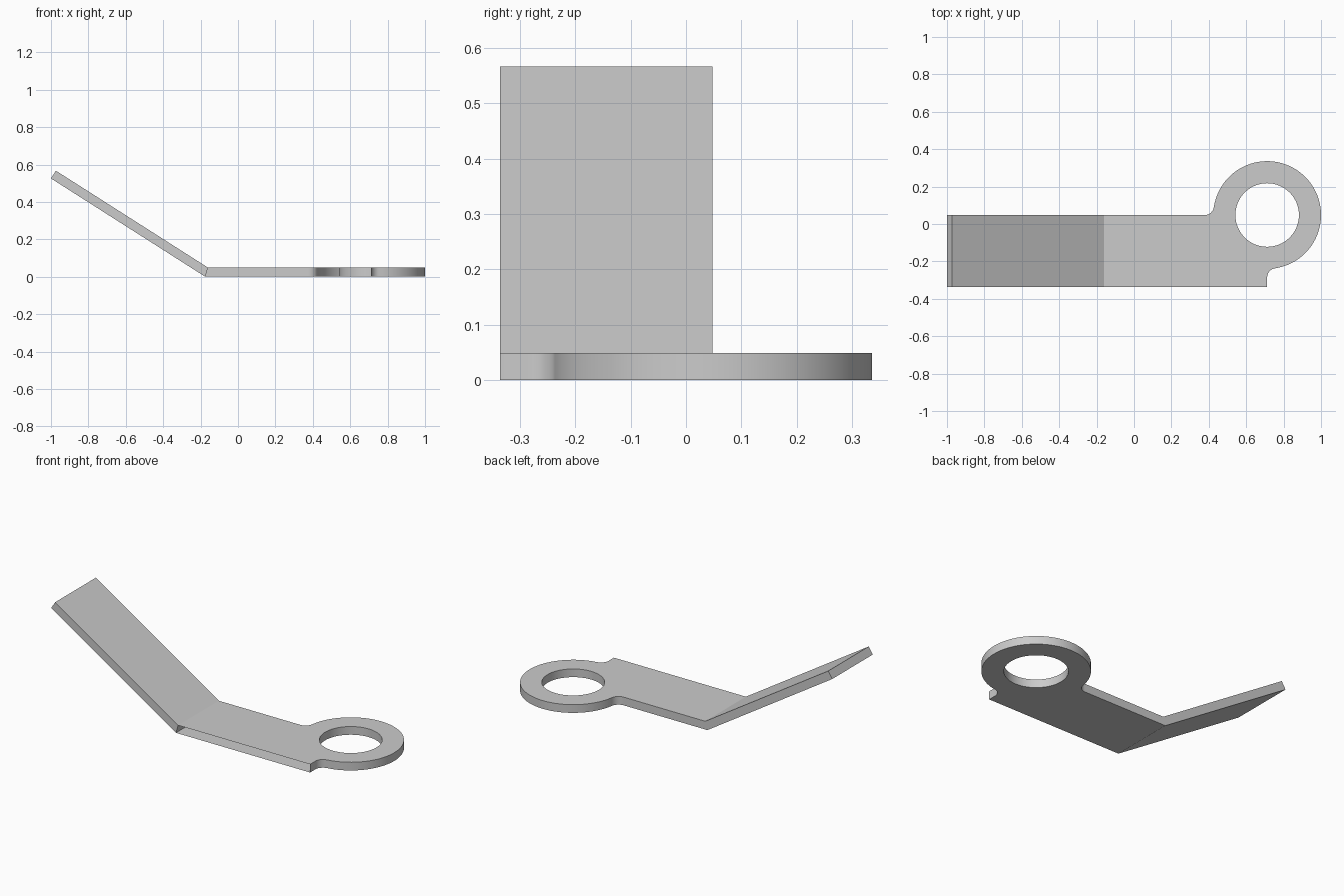
import bpy, bmesh
from math import sin, cos, tan, radians, sqrt, atan2, pi

if "Cube" in bpy.data.objects:
    bpy.data.objects.remove(bpy.data.objects["Cube"], do_unlink=True)

THICK = 0.049
CX, CY = 0.712, 0.048          # ring centre
OUTER, HOLE, FILLET = 0.288, 0.17, 0.05
FRONT = -0.336
BEND_X, BEND_ANGLE = -0.175, radians(32.5)
ARM_LENGTH = 0.825 / cos(BEND_ANGLE)


def arc(cx, cy, r, start, end, steps):
    return [(cx + r * cos(start + (end - start) * i / steps),
             cy + r * sin(start + (end - start) * i / steps)) for i in range(steps + 1)]


# Plan outline: front corner, fillet, ring, fillet, then the two bend corners
reach = sqrt((OUTER + FILLET) ** 2 - FILLET ** 2)
lean = atan2(FILLET, reach)
outline = [(CX, FRONT)]
outline += arc(CX + FILLET, CY - reach, FILLET, pi, pi / 2 + lean, 10)
outline += arc(CX, CY, OUTER, -pi / 2 + lean, pi - lean, 64)[1:]
outline += arc(CX - reach, CY + FILLET, FILLET, -lean, -pi / 2, 10)[1:]
outline += [(BEND_X, CY), (BEND_X, FRONT)]
hole = arc(CX, CY, HOLE, 0, 2 * pi, 64)[:-1]

bm = bmesh.new()


def add_layer(z, bend_shift):
    """Fill the plan outline, with its hole, at one height."""
    loops, edges = [], []
    for pts in (outline, hole):
        vs = [bm.verts.new((x + (bend_shift if x == BEND_X else 0), y, z)) for x, y in pts]
        edges += [bm.edges.new((vs[i - 1], vs[i])) for i in range(len(vs))]
        loops.append(vs)
    bmesh.ops.triangle_fill(bm, edges=edges, use_beauty=True, normal=(0, 0, 1))
    return loops


bottom = add_layer(0, 0)
top = add_layer(THICK, THICK * tan(BEND_ANGLE / 2))

# Side walls, leaving the bend open for the arm
for low, high in zip(bottom, top):
    for i in range(len(low)):
        if low is bottom[0] and i == len(low) - 1:
            continue
        j = (i + 1) % len(low)
        bm.faces.new((low[i], low[j], high[j], high[i]))

# Raised arm, folded up from the bend
root = [bottom[0][-2], bottom[0][-1], top[0][-1], top[0][-2]]
tip_x = BEND_X - ARM_LENGTH * cos(BEND_ANGLE)
tip_z = ARM_LENGTH * sin(BEND_ANGLE)
rise = (THICK * sin(BEND_ANGLE), THICK * cos(BEND_ANGLE))
tip = [bm.verts.new((tip_x + k * rise[0], y, tip_z + k * rise[1]))
       for y, k in ((CY, 0), (FRONT, 0), (FRONT, 1), (CY, 1))]
for i in range(4):
    j = (i + 1) % 4
    bm.faces.new((root[i], root[j], tip[j], tip[i]))
bm.faces.new(tip)
bmesh.ops.recalc_face_normals(bm, faces=bm.faces[:])

mesh = bpy.data.meshes.new("bent_lever")
bm.to_mesh(mesh)
bm.free()
lever = bpy.data.objects.new("bent_lever", mesh)
bpy.context.collection.objects.link(lever)

# Plain grey metal
grey = bpy.data.materials.new("grey")
grey.use_nodes = True
colour = (0.6, 0.6, 0.6, 1)
grey.diffuse_color = colour
grey.node_tree.nodes["Principled BSDF"].inputs["Base Color"].default_value = colour
mesh.materials.append(grey)

bpy.ops.object.select_all(action="DESELECT")
lever.select_set(True)
bpy.context.view_layer.objects.active = lever
bpy.ops.object.shade_smooth_by_angle(angle=radians(25))
